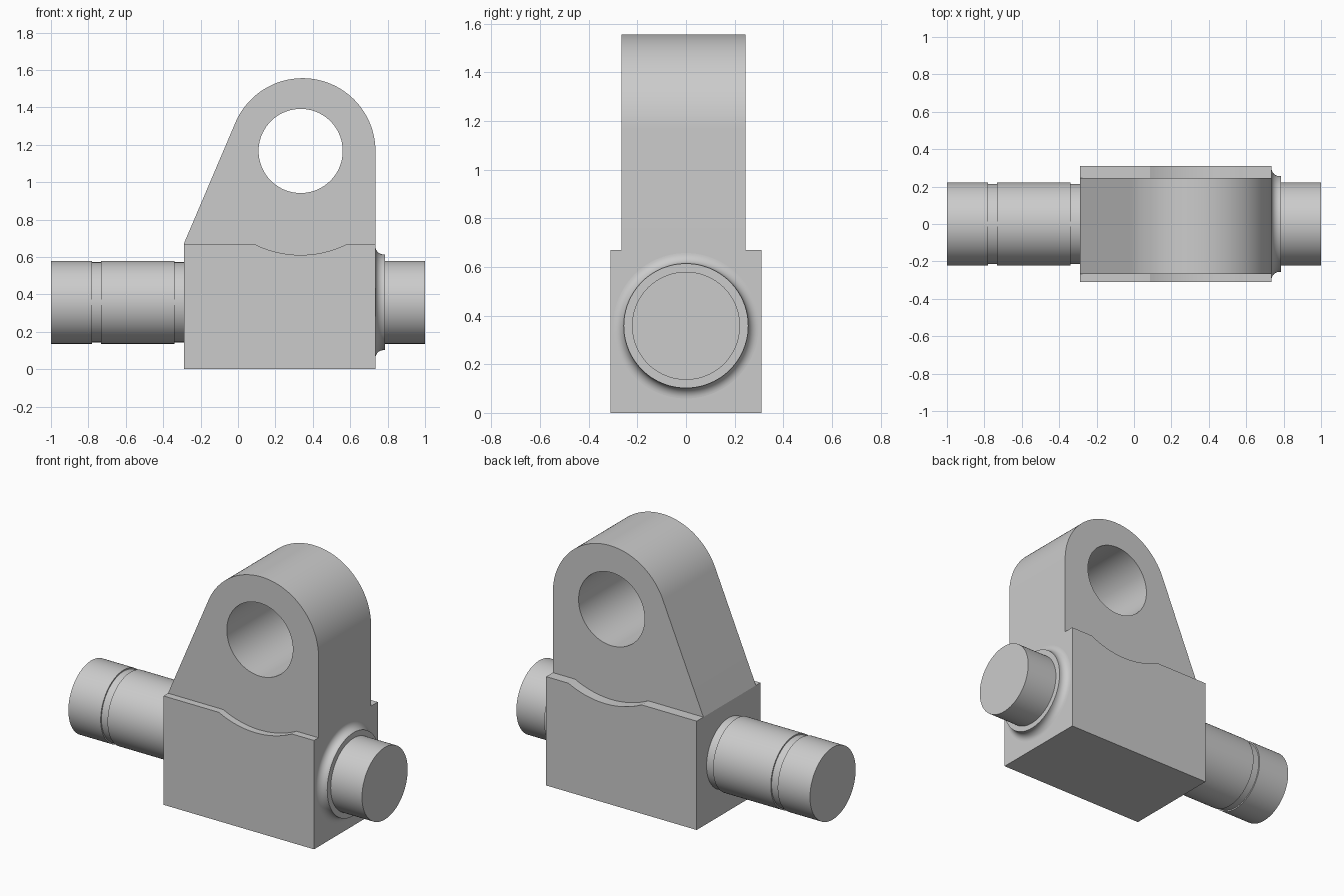
import bpy, bmesh
from math import sin, cos, pi, radians
from mathutils import Matrix

cube = bpy.data.objects.get("Cube")
if cube:
    bpy.data.objects.remove(cube, do_unlink=True)

steel = bpy.data.materials.new("plain grey steel")
steel.use_nodes = True
GREY = (0.6, 0.6, 0.6, 1)
steel.diffuse_color = GREY
steel.node_tree.nodes["Principled BSDF"].inputs["Base Color"].default_value = GREY


def arc(cx, cz, r, start, end, steps):
    """Points along an arc, angles in degrees."""
    angles = [radians(start + (end - start) * i / steps) for i in range(steps + 1)]
    return [(cx + r * cos(a), cz + r * sin(a)) for a in angles]


def finish(obj):
    """Weld, fix normals, colour and shade one part."""
    bm = bmesh.new()
    bm.from_mesh(obj.data)
    bmesh.ops.remove_doubles(bm, verts=bm.verts, dist=0.0002)
    bmesh.ops.recalc_face_normals(bm, faces=bm.faces)
    bm.to_mesh(obj.data)
    bm.free()
    obj.data.materials.clear()
    obj.data.materials.append(steel)
    bpy.ops.object.select_all(action="DESELECT")
    obj.select_set(True)
    bpy.context.view_layer.objects.active = obj
    bpy.ops.object.shade_smooth_by_angle(angle=radians(25))


def extrude_profile(name, outlines, y_front, y_back):
    """Fill x-z outlines (inner ones become holes) and thicken along y."""
    curve = bpy.data.curves.new(name, "CURVE")
    curve.dimensions = "2D"
    curve.fill_mode = "BOTH"
    curve.extrude = (y_back - y_front) / 2
    for points in outlines:
        spline = curve.splines.new("POLY")
        spline.points.add(len(points) - 1)
        for p, (x, z) in zip(spline.points, points):
            p.co = (x, z, 0, 1)
        spline.use_cyclic_u = True
    obj = bpy.data.objects.new(name, curve)
    bpy.context.collection.objects.link(obj)
    bpy.ops.object.select_all(action="DESELECT")
    obj.select_set(True)
    bpy.context.view_layer.objects.active = obj
    bpy.ops.object.convert(target="MESH")
    obj = bpy.context.view_layer.objects.active
    stand = Matrix.Translation((0, (y_front + y_back) / 2, 0)) @ Matrix.Rotation(pi / 2, 4, "X")
    obj.data.transform(stand)
    finish(obj)


def turn(name, profile, axis_z, sides=96):
    """Lathe an (x, radius) profile around a horizontal axis along x."""
    bm = bmesh.new()
    rings = []
    for x, r in profile:
        rings.append([bm.verts.new((x, r * cos(2 * pi * i / sides),
                                    axis_z + r * sin(2 * pi * i / sides)))
                      for i in range(sides)])
    for a, b in zip(rings, rings[1:]):
        for i in range(sides):
            j = (i + 1) % sides
            bm.faces.new((a[i], a[j], b[j], b[i]))
    bm.faces.new(rings[0])
    bm.faces.new(rings[-1])
    mesh = bpy.data.meshes.new(name)
    bm.to_mesh(mesh)
    bm.free()
    obj = bpy.data.objects.new(name, mesh)
    bpy.context.collection.objects.link(obj)
    finish(obj)


LEFT, RIGHT, SHOULDER = -0.29, 0.735, 0.67
EYE_X, EYE_Z = 0.335, 1.167
AXIS_Z, SHAFT, GROOVE, COLLAR = 0.358, 0.222, 0.214, 0.256

# Base block with a shallow round relief in its top
relief = arc(EYE_X, EYE_Z, 0.556, 296.6, 243.4, 32)
extrude_profile("base_block",
                [[(LEFT, 0), (RIGHT, 0), (RIGHT, SHOULDER)] + relief + [(LEFT, SHOULDER)]],
                -0.31, 0.31)

# Upright lug with round head and eye, rooted inside the block
head = arc(0.345, 1.166, 0.39, 0, 156.9, 64)
extrude_profile("eye_lug",
                [[(LEFT, SHOULDER), (-0.1, 0.5), (0.65, 0.5), (RIGHT, SHOULDER)] + head,
                 arc(EYE_X, EYE_Z, 0.225, 0, 355, 71)],
                -0.266, 0.245)

# Long pin with two grooves
turn("long_pin", [(-1, SHAFT), (-0.78, SHAFT), (-0.78, GROOVE), (-0.733, GROOVE),
                  (-0.733, SHAFT), (-0.34, SHAFT), (-0.34, GROOVE), (-0.25, GROOVE)], AXIS_Z)

# Short pin with a filleted collar against the block
fillet = arc(0.778, COLLAR + 0.043, 0.043, 180, 270, 10)
turn("short_pin", [(0.7, COLLAR + 0.043)] + fillet +
     [(0.787, COLLAR), (0.787, SHAFT), (1, SHAFT)], AXIS_Z)
